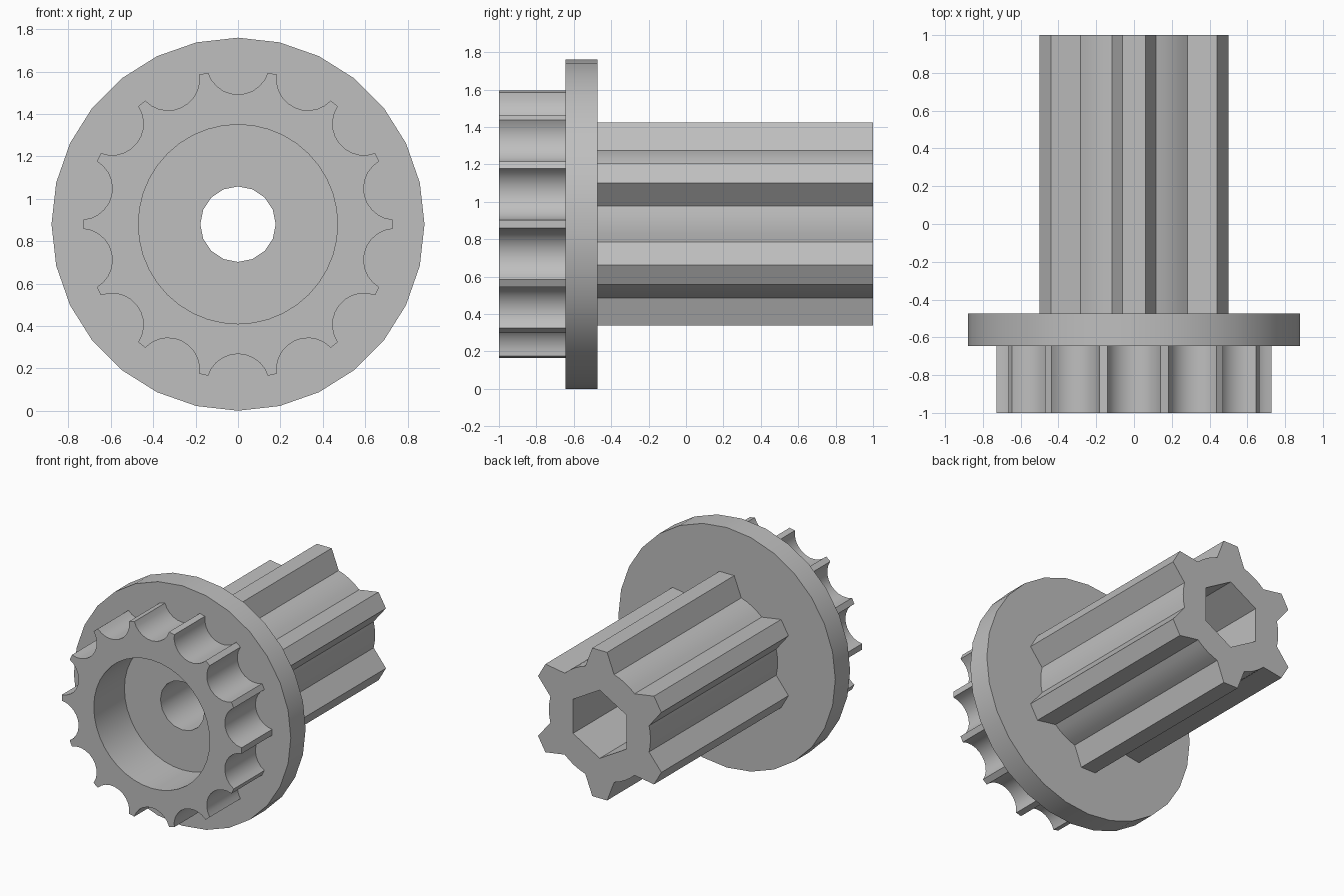
import bpy, bmesh
from math import sin, cos, pi, radians, atan2, hypot

cube = bpy.data.objects.get("Cube")
if cube:
    bpy.data.objects.remove(cube, do_unlink=True)

AXIS_Z = 0.88           # height of the shared axis
FRONT, FLANGE_FRONT, FLANGE_BACK, BACK = -1.0, -0.645, -0.473, 1.0
BORE_R = 0.178

grey = bpy.data.materials.new("plain grey")
grey.use_nodes = True
colour = (0.52, 0.52, 0.52, 1)
grey.diffuse_color = colour
grey.node_tree.nodes["Principled BSDF"].inputs["Base Color"].default_value = colour


def circle(radius, sides, start=0.0):
    return [(radius * cos(start + 2 * pi * i / sides),
             radius * sin(start + 2 * pi * i / sides)) for i in range(sides)]


def repeat_around(points, count):
    """Repeat a piece of outline, drawn around the +z direction, about the axis."""
    result = []
    for k in range(count):
        a = 2 * pi * k / count
        result += [(x * cos(a) - z * sin(a), x * sin(a) + z * cos(a)) for x, z in points]
    return result


def tube(name, outer, y0, y1, bores):
    """Extruded outline with a stepped bore; bores = [(outline, start y), ...]."""
    bm = bmesh.new()

    def ring(points, y):
        verts = [bm.verts.new((x, y, z)) for x, z in points]
        edges = [bm.edges.new((v, verts[i - 1])) for i, v in enumerate(verts)]
        return verts, edges

    def wall(points, ya, yb):
        (va, ea), (vb, eb) = ring(points, ya), ring(points, yb)
        for i in range(len(va)):
            bm.faces.new((va[i - 1], va[i], vb[i], vb[i - 1]))
        return ea, eb

    def cap(edges):
        bmesh.ops.triangle_fill(bm, edges=edges, use_beauty=True, normal=(0, 1, 0))

    front, back = wall(outer, y0, y1)
    open_edges = front
    for i, (points, ya) in enumerate(bores):
        yb = bores[i + 1][1] if i + 1 < len(bores) else y1
        start, end = wall(points, ya, yb)
        cap(open_edges + start)
        open_edges = end
    cap(open_edges + back)

    bmesh.ops.recalc_face_normals(bm, faces=bm.faces)
    mesh = bpy.data.meshes.new(name)
    bm.to_mesh(mesh)
    bm.free()
    mesh.materials.append(grey)
    obj = bpy.data.objects.new(name, mesh)
    obj.location.z = AXIS_Z
    bpy.context.collection.objects.link(obj)
    bpy.ops.object.select_all(action='DESELECT')
    obj.select_set(True)
    bpy.context.view_layer.objects.active = obj
    bpy.ops.object.shade_smooth_by_angle(angle=radians(30))
    return obj


# Sprocket: round scallops cut between narrow teeth
scallop_r, scallop_z, steps = 0.148, 0.76, 10
half = atan2(0.141, 0.045)
scallop = []
for i in range(steps + 1):
    a = half - 2 * half * i / steps
    scallop.append((scallop_r * sin(a), scallop_z - scallop_r * cos(a)))
tube("sprocket_ring", repeat_around(scallop, 14), FRONT, FLANGE_FRONT,
     [(circle(0.47, 40), FRONT)])

# Flange disc
tube("flange_disc", circle(0.88, 28), FLANGE_FRONT, FLANGE_BACK,
     [(circle(BORE_R, 16), FLANGE_FRONT)])

# Splined shaft: tapered splines with rounded valleys, round bore, hexagonal socket
root_x, root_z = 0.117, 0.395
root_r, root_a = hypot(root_x, root_z), atan2(root_x, root_z)
spline = [(root_x, root_z), (0.06, 0.543), (-0.06, 0.543), (-root_x, root_z)]
gap = pi / 3 - 2 * root_a
for i in (1, 2, 3):
    a = root_a + gap * i / 4
    spline.append((-root_r * sin(a), root_r * cos(a)))
tube("splined_shaft", repeat_around(spline, 6), FLANGE_BACK, BACK,
     [(circle(BORE_R, 16), FLANGE_BACK), (circle(0.25, 6, pi / 2), 0.1)])
